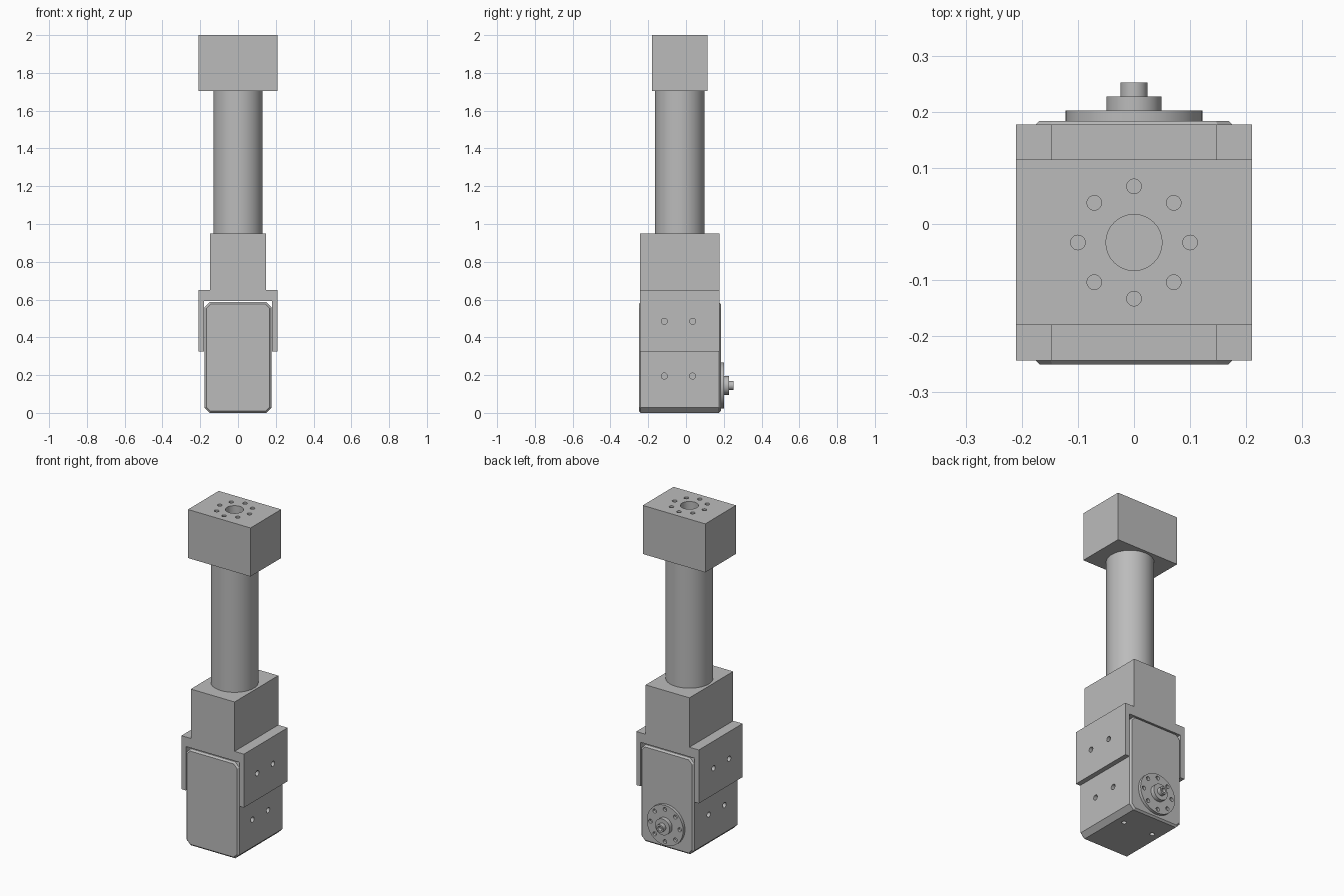
import bpy, bmesh, math
from mathutils import Matrix, Vector

if "Cube" in bpy.data.objects:
    bpy.data.objects.remove(bpy.data.objects["Cube"], do_unlink=True)

GREY = (0.5, 0.5, 0.5, 1.0)
metal = bpy.data.materials.new("plain_grey")
metal.use_nodes = True
metal.diffuse_color = GREY
metal.node_tree.nodes["Principled BSDF"].inputs["Base Color"].default_value = GREY

MID_Y = -0.033                      # shared centre line of the stack
SIDE_HOLES = (-0.115, 0.035)        # y of the screw holes on the sides


def finish(name, bm):
    bmesh.ops.recalc_face_normals(bm, faces=bm.faces)
    mesh = bpy.data.meshes.new(name)
    bm.to_mesh(mesh)
    bm.free()
    obj = bpy.data.objects.new(name, mesh)
    bpy.context.collection.objects.link(obj)
    mesh.materials.append(metal)
    return obj


def box(bm, lo, hi):
    lo, hi = Vector(lo), Vector(hi)
    place = Matrix.Translation((lo + hi) / 2) @ Matrix.Diagonal((*(hi - lo), 1))
    bmesh.ops.create_cube(bm, size=1, matrix=place)


def rod(bm, start, end, radius, sides=64):
    start, end = Vector(start), Vector(end)
    axis = end - start
    place = Matrix.Translation((start + end) / 2) @ axis.to_track_quat("Z", "Y").to_matrix().to_4x4()
    bmesh.ops.create_cone(bm, cap_ends=True, segments=sides, radius1=radius,
                          radius2=radius, depth=axis.length, matrix=place)


def drill(obj, rods):
    """Cut a list of (start, end, radius) holes out of an object."""
    bm = bmesh.new()
    for start, end, radius in rods:
        rod(bm, start, end, radius, 32)
    cutter = finish("cutter", bm)
    cutter.hide_render = True
    mod = obj.modifiers.new("holes", "BOOLEAN")
    mod.operation, mod.solver, mod.object = "DIFFERENCE", "EXACT", cutter
    bpy.context.view_layer.update()
    graph = bpy.context.evaluated_depsgraph_get()
    result = bpy.data.meshes.new_from_object(obj.evaluated_get(graph))
    obj.modifiers.clear()
    obj.data = result
    bpy.data.objects.remove(cutter, do_unlink=True)


def smooth(obj):
    bpy.ops.object.select_all(action="DESELECT")
    obj.select_set(True)
    bpy.context.view_layer.objects.active = obj
    bpy.ops.object.shade_smooth_by_angle(angle=math.radians(30))


def ring(radius, count=8):
    for i in range(count):
        a = math.tau * i / count
        yield radius * math.cos(a), radius * math.sin(a)


# Top block with a central bore and a ring of screw holes
bm = bmesh.new()
box(bm, (-0.21, -0.18, 1.705), (0.21, 0.115, 2))
top_block = finish("top_block", bm)
holes = [((0, MID_Y, 1.75), (0, MID_Y, 2.1), 0.05)]
for dx, dy in ring(0.1):
    holes.append(((dx, MID_Y + dy, 1.9), (dx, MID_Y + dy, 2.1), 0.013))
drill(top_block, holes)

# Arm tube
bm = bmesh.new()
rod(bm, (0, MID_Y, 0.95), (0, MID_Y, 1.705), 0.131, 96)
arm_tube = finish("arm_tube", bm)

# Forked bracket: stepped outline pulled from front to back
half = [(0.147, 0.95), (0.147, 0.65), (0.21, 0.65), (0.21, 0.325), (0.181, 0.325), (0.181, 0.592)]
outline = half + [(-x, z) for x, z in reversed(half)]
bm = bmesh.new()
face = bm.faces.new([bm.verts.new((x, -0.243, z)) for x, z in outline])
pulled = bmesh.ops.extrude_face_region(bm, geom=[face])["geom"]
bmesh.ops.translate(bm, vec=(0, 0.42, 0),
                    verts=[v for v in pulled if isinstance(v, bmesh.types.BMVert)])
fork_bracket = finish("fork_bracket", bm)
drill(fork_bracket, [((s * 0.19, y, 0.485), (s * 0.3, y, 0.485), 0.016)
                     for s in (-1, 1) for y in SIDE_HOLES])

# Motor housing: chamfered long edges, then bevelled front and back rims
bm = bmesh.new()
box(bm, (-0.178, -0.25, 0), (0.178, 0.184, 0.586))
long_edges = [e for e in bm.edges if abs(e.verts[0].co.y - e.verts[1].co.y) > 0.1]
bmesh.ops.bevel(bm, geom=long_edges, offset=0.028, segments=1, affect="EDGES")
rims = [e for e in bm.edges if abs(e.verts[0].co.y - e.verts[1].co.y) < 0.001]
bmesh.ops.bevel(bm, geom=rims, offset=0.01, segments=1, affect="EDGES")
motor_housing = finish("motor_housing", bm)
holes = [((s * 0.14, y, 0.195), (s * 0.3, y, 0.195), 0.016)
         for s in (-1, 1) for y in SIDE_HOLES]
holes += [((s * 0.1, 0.035, -0.1), (s * 0.1, 0.035, 0.04), 0.014) for s in (-1, 1)]
drill(motor_housing, holes)

# Output disc with screw holes, hub and hollow shaft tip
AXIS_Z = 0.145


def on_axis(y, dx=0, dz=0):
    return (dx, y, AXIS_Z + dz)


bm = bmesh.new()
rod(bm, on_axis(0.18), on_axis(0.202), 0.122)
output_disc = finish("output_disc", bm)
drill(output_disc, [(on_axis(0.186, dx, dz), on_axis(0.25, dx, dz), 0.012)
                    for dx, dz in ring(0.098)])

bm = bmesh.new()
rod(bm, on_axis(0.2), on_axis(0.227), 0.049)
output_hub = finish("output_hub", bm)

bm = bmesh.new()
rod(bm, on_axis(0.225), on_axis(0.252), 0.024)
shaft_tip = finish("shaft_tip", bm)
drill(shaft_tip, [(on_axis(0.23), on_axis(0.3), 0.014)])

for part in (top_block, arm_tube, fork_bracket, motor_housing, output_disc, output_hub, shaft_tip):
    smooth(part)
